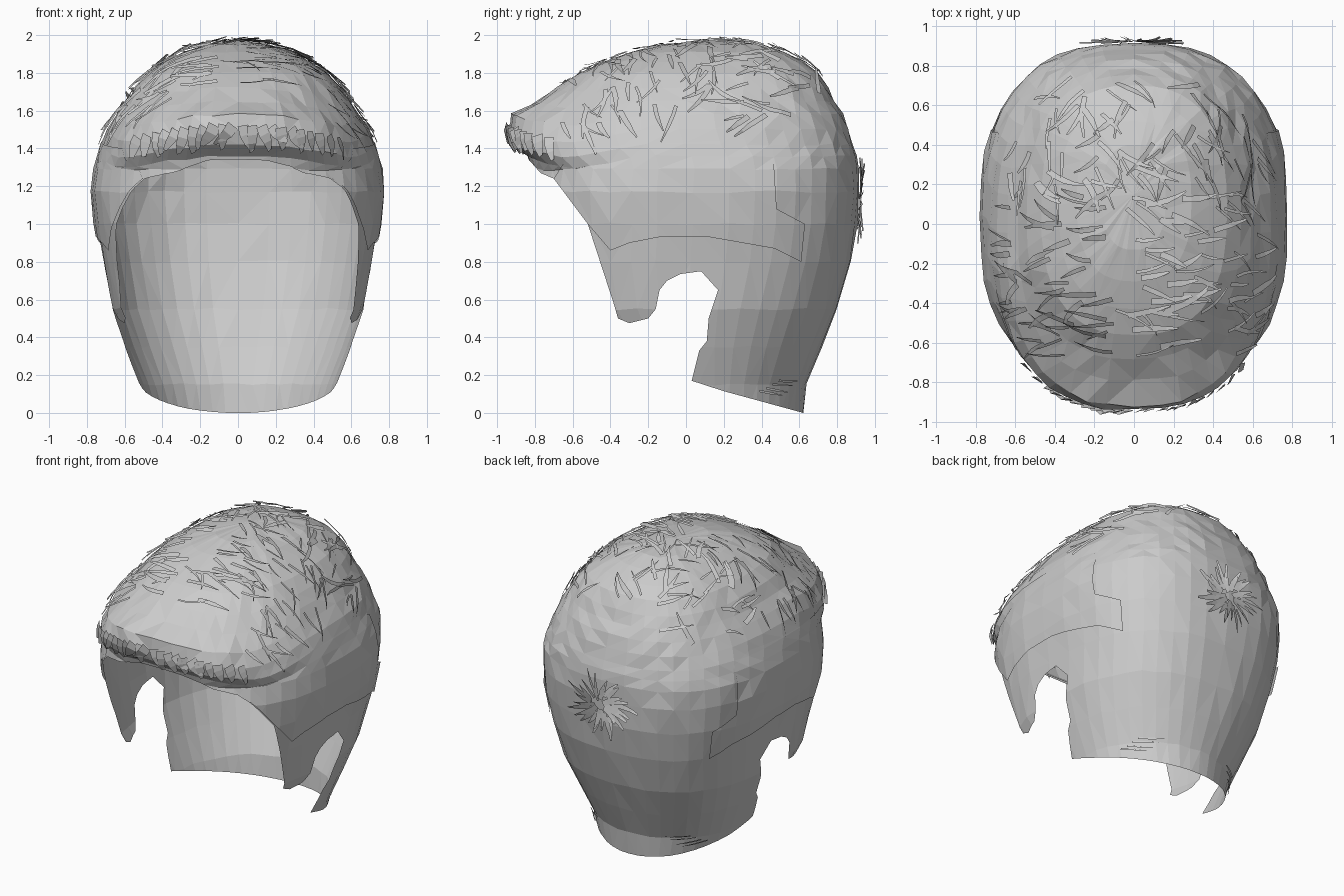
import bpy, bmesh, random
from math import sin, cos, pi, copysign
from mathutils import Vector
from mathutils.bvhtree import BVHTree

if "Cube" in bpy.data.objects:
    bpy.data.objects.remove(bpy.data.objects["Cube"])

random.seed(4)
SEG = 44
# Horizontal sections of the hair shell: height, half width, front y, back y
RINGS = [(-.03, .46, -.45, .62), (.15, .52, -.50, .635), (.35, .60, -.65, .72),
         (.55, .67, -.77, .80), (.80, .71, -.82, .87), (1.0, .745, -.83, .905),
         (1.17, .765, -.84, .915), (1.29, .755, -.82, .91), (1.36, .74, -.84, .90),
         (1.42, .72, -.91, .885), (1.50, .69, -.94, .86), (1.58, .64, -.92, .83),
         (1.65, .59, -.79, .79), (1.72, .54, -.68, .755), (1.80, .47, -.56, .70),
         (1.86, .38, -.43, .62), (1.91, .29, -.29, .52), (1.95, .16, -.13, .40)]
# Side outline (y, z) of the opening: hairline, sideburn, ear notch, nape
OPENING = [(-1.2, 1.36), (-.85, 1.36), (-.77, 1.27), (-.70, 1.24), (-.52, 1.0),
           (-.38, .57), (-.36, .50), (-.30, .475), (-.20, .50), (-.16, .55),
           (-.14, .65), (-.10, .70), (-.03, .735), (.08, .75), (.17, .65),
           (.12, .50), (.11, .38), (.07, .33), (.03, .17), (.20, .115),
           (.62, 0), (.80, -.2), (-1.2, -.2)]
# Side outline of the overlapping layer above the ears
LAYER = [(-.70, 1.24), (-.52, 1.0), (-.40, .86), (-.30, .90), (-.12, .935),
         (.10, .935), (.30, .90), (.47, .87), (.61, .80), (.63, 1.0),
         (.48, 1.08), (.46, 1.40), (.30, 1.45), (-.60, 1.40)]


def inside(y, z, poly):
    hit = False
    for (ay, az), (by, bz) in zip(poly, poly[1:] + poly[:1]):
        if (az > z) != (bz > z) and y < ay + (z - az) * (by - ay) / (bz - az):
            hit = not hit
    return hit


def cut(bm, poly, keep_inside):
    """Cut the mesh along a side-view outline and keep one part."""
    for (ay, az), (by, bz) in zip(poly, poly[1:] + poly[:1]):
        faces = []
        for f in bm.faces:
            ys = [v.co.y for v in f.verts]
            zs = [v.co.z for v in f.verts]
            if (max(ys) >= min(ay, by) and min(ys) <= max(ay, by)
                    and max(zs) >= min(az, bz) and min(zs) <= max(az, bz)):
                faces.append(f)
        geom = set(faces)
        for f in faces:
            geom.update(f.edges)
            geom.update(f.verts)
        if geom:
            bmesh.ops.bisect_plane(bm, geom=list(geom), dist=1e-5,
                                   plane_co=(0, ay, az), plane_no=(0, az - bz, by - ay))
    dead = []
    for f in bm.faces:
        c = f.calc_center_median()
        if inside(c.y, c.z, poly) != keep_inside:
            dead.append(f)
    bmesh.ops.delete(bm, geom=dead, context='FACES')


def shell():
    bm = bmesh.new()
    rnd = random.Random(2)
    rows = []
    for z, w, yf, yb in RINGS:
        row = []
        e = 1 - .22 * min(1, max(0, (z - .1) / .6))   # rounder at the nape, boxier above
        size = .007 if z < 1.8 else .003
        for i in range(SEG):
            a = 2 * pi * i / SEG
            x = w * copysign(abs(cos(a)) ** e, cos(a))
            y = (yf + yb) / 2 + (yb - yf) / 2 * copysign(abs(sin(a)) ** e, sin(a))
            droop = .2 * x * x * min(1, max(0, (-y - .25) / .4)) if 1.3 < z < 1.75 else 0
            j = rnd.uniform(-size, size)
            row.append(bm.verts.new((x * (1 + j), y * (1 + j), z - droop + j)))
        rows.append(row)
    for lo, hi in zip(rows, rows[1:]):
        for i in range(SEG):
            k = (i + 1) % SEG
            bm.faces.new((lo[i], lo[k], hi[k], hi[i]))
    top = bm.verts.new((0, .15, 1.972))
    for i in range(SEG):
        bm.faces.new((rows[-1][i], rows[-1][(i + 1) % SEG], top))
    bmesh.ops.triangulate(bm, faces=bm.faces[:])
    return bm


def finish(bm, name):
    mesh = bpy.data.meshes.new(name)
    bm.to_mesh(mesh)
    bm.free()
    bpy.context.collection.objects.link(bpy.data.objects.new(name, mesh))


# Main cap
cap = shell()
tree = BVHTree.FromBMesh(cap)
cut(cap, OPENING, False)
finish(cap, "hair_cap")

# Overlapping side layer, flaring out toward its lower edge
layer = shell()
cut(layer, LAYER, True)
for v in layer.verts:
    v.co.x += copysign(.003 + .015 * min(1, max(0, (1.45 - v.co.z) / .4)), v.co.x)
finish(layer, "side_layer")


def strand(bm, start, direction, length, width, lift, curl, steps=4):
    """A tapered ribbon that follows the cap, its end lifting off."""
    p, d, prev = Vector(start), Vector(direction), None
    for s in range(steps + 1):
        co, n, _, _ = tree.find_nearest(p)
        if n.dot(co - Vector((0, 0, .9))) < 0:
            n = -n
        d = (d - n * d.dot(n)).normalized()
        side = d.cross(n)
        t = s / steps
        half = side * width * (.5 if t < .5 else .5 - .35 * (t - .5) * 2)
        mid = co + n * (lift * t * t + .009)
        pair = [bm.verts.new(mid - half), bm.verts.new(mid + half + n * width * .25)]
        if prev:
            bm.faces.new((prev[0], prev[1], pair[1], pair[0]))
        prev = pair
        d = d + side * curl
        p = co + d.normalized() * length / steps


U = random.uniform
# Loose strands over the top: swept sideways in front, backward behind
bm = bmesh.new()
for i in range(190):
    x, y = U(-.62, .62), U(-.66, .74)
    hit = tree.ray_cast(Vector((x, y, 3)), Vector((0, 0, -1)))[0]
    if hit is None or hit.z < 1.5:
        continue
    d = (U(.6, 1) * (1 if x > -.1 else -1), U(-.5, .2), 0) if y < .2 else (U(-.7, .9), U(-1, -.3), 0)
    strand(bm, hit, d, U(.12, .24), U(.012, .032), U(0, .022), U(-.16, .16))
finish(bm, "top_strands")

# Whorl at the back of the crown
bm = bmesh.new()
for i in range(28):
    a, r = 2 * pi * i / 28 + U(-.1, .1), U(.02, .09)
    strand(bm, (r * cos(a), .92, 1.13 + r * sin(a)), (cos(a), 0, sin(a)),
           U(.1, .2), U(.02, .035), U(.0, .025), U(.02, .15))
finish(bm, "crown_whorl")

# Chunky locks along the fringe
bm = bmesh.new()
for i in range(22):
    x = -.52 + 1.04 * i / 21
    hit = tree.ray_cast(Vector((x, -2, 1.52 - .25 * x * x)), Vector((0, 1, 0)))[0]
    if hit:
        strand(bm, hit, (U(.1, .8) * (1 if x > 0 else -1), 0, -1),
               U(.1, .15), U(.045, .07), U(.0, .01), U(-.1, .1), 3)
finish(bm, "fringe_locks")

# Fine locks on the nape edge
bm = bmesh.new()
for s in (-1, 1):
    for i in range(4):
        strand(bm, (s * .42, .38 + .05 * i, .12 + .008 * i), (-s * .5, .9, -.2), .16, .012, 0, 0)
finish(bm, "nape_locks")
